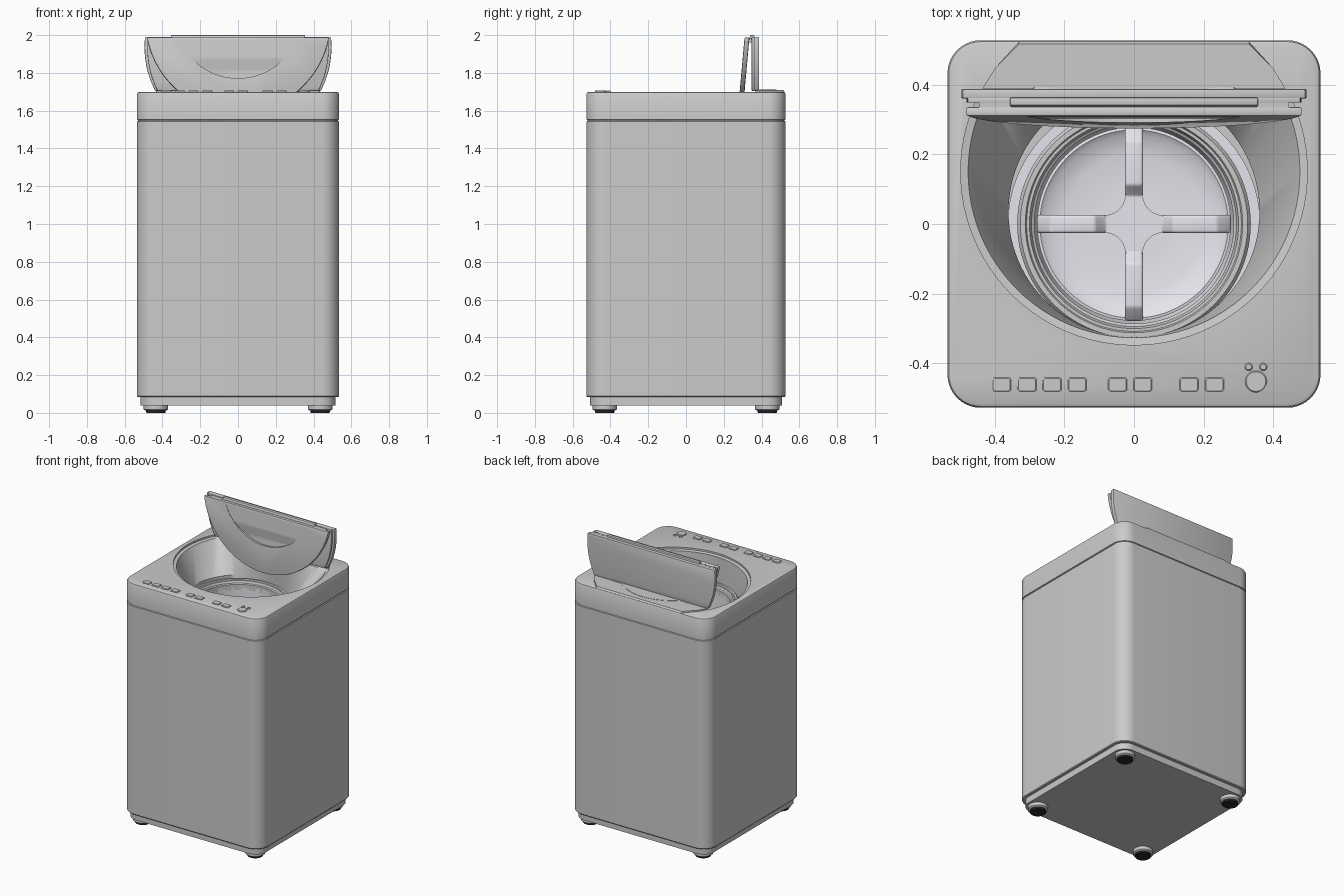
import bpy, bmesh, math
from mathutils import Matrix

if "Cube" in bpy.data.objects:
    bpy.data.objects.remove(bpy.data.objects["Cube"])


def material(name, rgb):
    m = bpy.data.materials.new(name)
    m.diffuse_color = (*rgb, 1)
    m.use_nodes = True
    m.node_tree.nodes["Principled BSDF"].inputs["Base Color"].default_value = m.diffuse_color
    return m


LAVENDER = material("pale_lavender", (0.80, 0.78, 0.84))
BLACK = material("black_rubber", (0.02, 0.02, 0.02))


def circle(r, z, cx=0, cy=0, n=96, ymax=9):
    return [(cx + r * math.cos(2 * math.pi * i / n),
             min(ymax, cy + r * math.sin(2 * math.pi * i / n)), z) for i in range(n)]


def rounded(hx, hy, r, z, cx=0, cy=0, n=10):
    pts = []
    for k, (sx, sy) in enumerate([(1, 1), (-1, 1), (-1, -1), (1, -1)]):
        for i in range(n + 1):
            a = math.pi / 2 * (k + i / n)
            pts.append((cx + sx * (hx - r) + r * math.cos(a),
                        cy + sy * (hy - r) + r * math.sin(a), z))
    return pts


def select(o):
    bpy.ops.object.select_all(action='DESELECT')
    o.select_set(True)
    bpy.context.view_layer.objects.active = o


def smooth(o):
    select(o)
    bpy.ops.object.shade_smooth_by_angle(angle=math.radians(32))


def loft(name, rings, closed=False, bevel=0, seg=2, mat=None):
    """Skin matching rings; cap the ends, or join last to first when closed."""
    bm = bmesh.new()
    vs = [[bm.verts.new(p) for p in ring] for ring in rings]
    n = len(rings[0])
    for a, b in zip(vs, vs[1:] + ([vs[0]] if closed else [])):
        for i in range(n):
            bm.faces.new((a[i], a[(i + 1) % n], b[(i + 1) % n], b[i]))
    if not closed:
        bm.faces.new(vs[0])
        bm.faces.new(vs[-1])
    bmesh.ops.recalc_face_normals(bm, faces=bm.faces)
    me = bpy.data.meshes.new(name)
    bm.to_mesh(me)
    bm.free()
    o = bpy.data.objects.new(name, me)
    bpy.context.collection.objects.link(o)
    if mat:
        me.materials.append(mat)
    if bevel:
        select(o)
        m = o.modifiers.new("bevel", 'BEVEL')
        m.width, m.segments, m.limit_method = bevel, seg, 'ANGLE'
        m.angle_limit = math.radians(35)
        bpy.ops.object.modifier_apply(modifier=m.name)
    smooth(o)
    return o


def lathe(name, profile, closed=False, cx=0, cy=0, mat=None, n=96):
    return loft(name, [circle(r, z, cx, cy, n) for r, z in profile], closed, mat=mat)


def plate(name, xz, y0, y1, **kw):
    return loft(name, [[(x, y, z) for x, z in xz] for y in (y0, y1)], **kw)


def block(name, x0, x1, yz, **kw):
    return loft(name, [[(x, y, z) for y, z in yz] for x in (x0, x1)], **kw)


def boolean(o, cutter, op='DIFFERENCE'):
    select(o)
    m = o.modifiers.new("cut", 'BOOLEAN')
    m.operation, m.object, m.solver = op, cutter, 'EXACT'
    bpy.ops.object.modifier_apply(modifier=m.name)
    bpy.data.objects.remove(cutter)
    smooth(o)


# cabinet with seam groove, hollowed by the funnel-shaped opening
cabinet = loft("cabinet", [rounded(.535 - d, .527 - d, .095 - d, z) for z, d in
               [(.085, .004), (.09, 0), (1.543, 0), (1.546, .006), (1.55, .006),
                (1.553, 0), (1.688, 0), (1.696, .004), (1.70, .012)]])
funnel = loft("funnel_cutter", [
    circle(.497, 1.75, cy=.15, ymax=.385), circle(.497, 1.688, cy=.15, ymax=.385),
    circle(.476, 1.684, cy=.15, ymax=.375), circle(.36, 1.50, cy=.035),
    circle(.36, .35, cy=.035)])
boolean(cabinet, funnel)

# plinth and feet
loft("plinth", [rounded(.515, .507, .08, .04), rounded(.515, .507, .08, .088)])
for sx in (-1, 1):
    for sy in (-1, 1):
        lathe("foot", [(.055, .012), (.064, .018), (.064, .042)], cx=sx * .435, cy=sy * .43, n=40)
        lathe("foot_pad", [(.05, 0), (.052, .015)], cx=sx * .435, cy=sy * .43, mat=BLACK, n=40)

# balance ring and drum
lathe("balance_ring", [(.335, 1.44), (.335, 1.495), (.326, 1.507), (.312, 1.507), (.308, 1.50),
                       (.300, 1.50), (.294, 1.485), (.286, 1.48), (.286, 1.44)], closed=True)
lathe("tub_rim", [(.29, 1.42), (.362, 1.42), (.362, 1.445), (.29, 1.445)], closed=True, mat=LAVENDER)
lathe("drum", [(.286, 1.46), (.286, .46), (.27, .42), (.02, .42), (.02, .40), (.28, .40),
               (.30, .44), (.30, 1.46)], closed=True, mat=LAVENDER)

# agitator: dished plate, four stepped arms and a flared hub
lathe("agitator_plate", [(.02, .41), (.278, .41), (.278, .465), (.27, .467), (.255, .455),
                         (.20, .442), (.10, .438), (.02, .44)], mat=LAVENDER)
for k in range(4):
    arm = block("agitator_arm", -.026, .026,
                [(.04, .43), (.278, .43), (.278, .475), (.238, .51), (.112, .51), (.08, .475), (.04, .475)],
                bevel=.008, seg=3, mat=LAVENDER)
    arm.data.transform(Matrix.Rotation(k * math.pi / 2, 4, 'Z'))
hub = []
for k in range(4):
    for i in range(11):
        a = math.radians(270 - 9 * i)
        p = (.085 + .06 * math.cos(a), .085 + .06 * math.sin(a))
        c, s = math.cos(k * math.pi / 2), math.sin(k * math.pi / 2)
        hub.append((p[0] * c - p[1] * s, p[0] * s + p[1] * c))
loft("agitator_hub", [[(x, y, z) for x, y in hub] for z in (.43, .477)], mat=LAVENDER)

# raised ledge behind the lid
loft("rear_ledge", [[(-.435, .388, z), (.435, .388, z), (.40, .445, z), (.33, .522 - d, z),
                     (-.33, .522 - d, z), (-.40, .445, z)] for z, d in ((1.69, 0), (1.70, 0), (1.709, .006))])
arc = [(.33 * math.cos(math.radians(a)), .15 + .33 * math.sin(math.radians(a)))
       for a in range(46, 135, 4)]
loft("ledge_inlay", [[(x, y, z) for x, y in arc] for z in (1.70, 1.711)])

# rear half of the folding lid, standing upright
side = [1.705 + .285 * i / 14 for i in range(15)]
edge = [(math.sqrt(.495 ** 2 - (z - 1.935) ** 2), z) for z in side]
outline = edge + [(-x, z) for x, z in reversed(edge)]
plate("lid_rear", outline, .360, .387, bevel=.004)
inner = [(x * .97, z) for x, z in outline]
plate("lid_rear_liner", inner, .348, .362, bevel=.002)

# front half of the lid, hanging forward from the fold
def segment(r, zc, ztop, n=48):
    a0 = math.asin((zc - ztop) / r)
    return [(r * math.cos(t), zc - r * math.sin(t)) for t in
            [a0 + (math.pi - 2 * a0) * i / n for i in range(n + 1)]]

lid = plate("lid_front", segment(.49, 2.075, 1.988), .310, .336, bevel=.006)
grip = block("grip_cutter", -.45, .45, [(.25, 1.97), (.25, 1.72), (.326, 1.72), (.326, 1.815),
                                        (.312, 1.88), (.312, 1.97)])
boolean(grip, plate("grip_outline", segment(.34, 2.11, 1.98), .2, .4), 'INTERSECT')
boolean(lid, grip)
pivot = Matrix.Translation((0, .322, 1.988))
lid.data.transform(pivot @ Matrix.Rotation(-.09, 4, 'X') @ pivot.inverted())

# fold hinge and base hinge knuckles
block("fold_hinge", -.355, .355, [(.333, 1.972), (.366, 1.972), (.362, 2.0), (.340, 2.0)], bevel=.003)
block("fold_strip", -.445, .445, [(.33, 1.962), (.362, 1.962), (.362, 1.985), (.33, 1.985)])
for x in (-.25, .25):
    block("base_hinge", x - .04, x + .04, [(.365, 1.69), (.392, 1.69), (.392, 1.712), (.365, 1.712)], bevel=.004)

# control buttons and dial
for x in (-.38, -.307, -.235, -.163, -.047, .025, .158, .231):
    loft("button", [rounded(.027 - d, .021 - d, .007, z, x, -.461, 4)
                    for z, d in ((1.695, 0), (1.703, 0), (1.706, .003))])
for x, y, r in ((.35, -.452, .031), (.329, -.41, .011), (.371, -.41, .011)):
    lathe("dial" if r > .02 else "indicator", [(r, 1.695), (r, 1.703), (r - .003, 1.706)], cx=x, cy=y, n=40)
